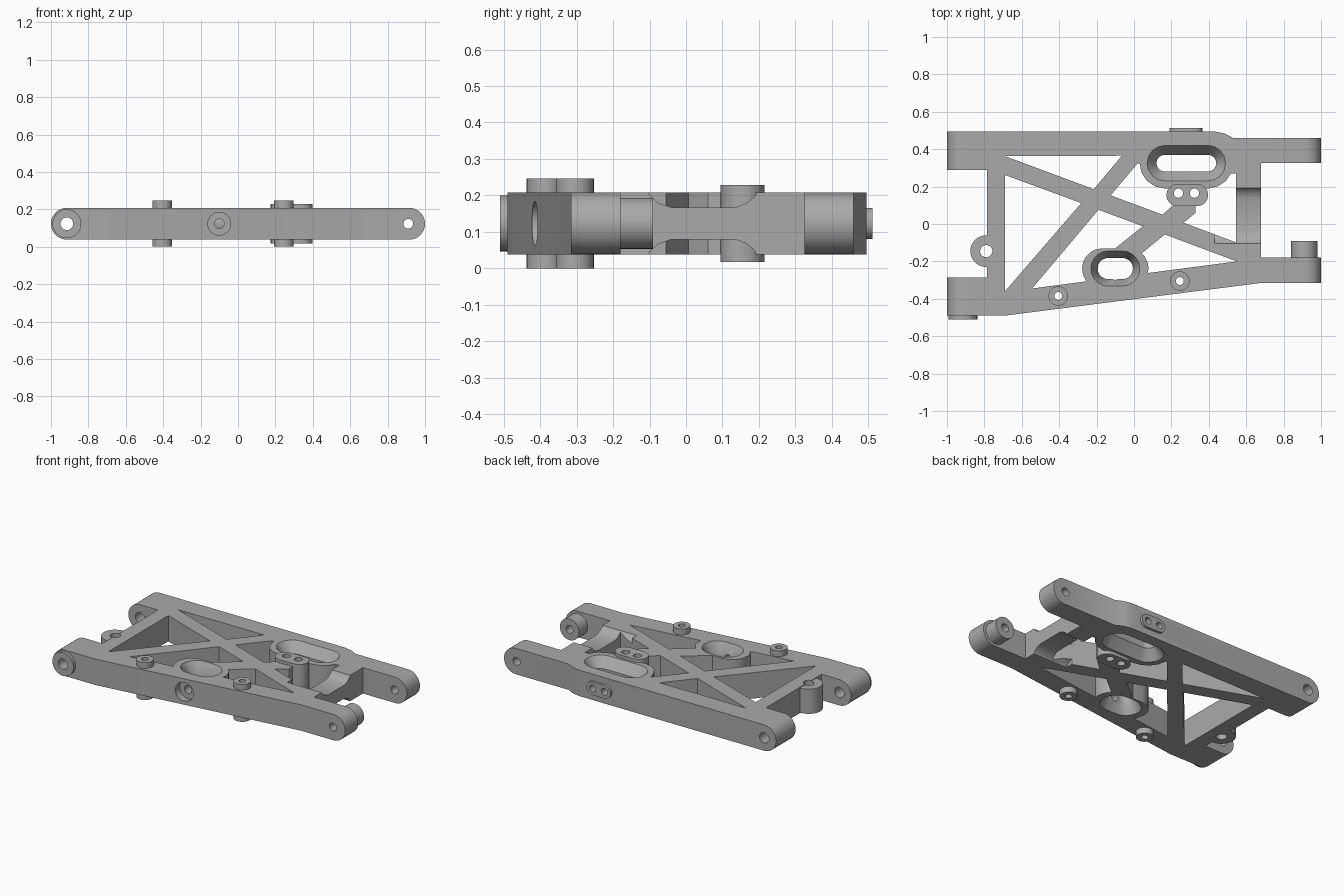
import bpy, bmesh, math

if "Cube" in bpy.data.objects:
    bpy.data.objects.remove(bpy.data.objects["Cube"])

MID = 0.123          # mid height of the arm
R = 0.085            # half thickness

grey = bpy.data.materials.new("grey_plastic")
grey.diffuse_color = (0.40, 0.40, 0.40, 1)
grey.use_nodes = True
grey.node_tree.nodes["Principled BSDF"].inputs["Base Color"].default_value = grey.diffuse_color


def loft(name, rings, axis="z"):
    """Solid through rings of (points, height), along z or y."""
    bm = bmesh.new()
    loops = []
    for pts, h in rings:
        loops.append([bm.verts.new((a, b, h) if axis == "z" else (a, h, b)) for a, b in pts])
    n = len(loops[0])
    for lo, hi in zip(loops, loops[1:]):
        for i in range(n):
            bm.faces.new((lo[i], lo[(i + 1) % n], hi[(i + 1) % n], hi[i]))
    bm.faces.new(loops[0][::-1])
    bm.faces.new(loops[-1])
    bmesh.ops.recalc_face_normals(bm, faces=bm.faces)
    me = bpy.data.meshes.new(name)
    bm.to_mesh(me)
    bm.free()
    ob = bpy.data.objects.new(name, me)
    bpy.context.collection.objects.link(ob)
    return ob


def prism(name, pts, h0, h1, axis="z"):
    return loft(name, [(pts, h0), (pts, h1)], axis)


def stadium(cx, cy, half, r, seg=12):
    """Outline of a slot: half = half distance between arc centres."""
    pts = []
    for side, start in ((1, -90), (-1, 90)):
        for i in range(seg + 1):
            a = math.radians(start + 180 * i / seg)
            pts.append((cx + side * half + r * math.cos(a), cy + r * math.sin(a)))
    return pts


def circle(cx, cy, r, n=32):
    return [(cx + r * math.cos(math.tau * i / n), cy + r * math.sin(math.tau * i / n)) for i in range(n)]


def combine(target, tool, op):
    mod = target.modifiers.new("cut", "BOOLEAN")
    mod.operation, mod.solver, mod.object = op, "EXACT", tool
    bpy.context.view_layer.update()
    dg = bpy.context.evaluated_depsgraph_get()
    me = bpy.data.meshes.new_from_object(target.evaluated_get(dg))
    target.modifiers.clear()
    target.data = me
    bpy.data.objects.remove(tool)


# Plan outline, trimmed by the rounded side profile
outline = [(-1.1, 0.495), (-1.1, 0.29), (-0.785, 0.29), (-0.785, -0.285), (-1.1, -0.285),
           (-1.1, -0.49), (-0.69, -0.49), (0.68, -0.315), (1.1, -0.315), (1.1, -0.18),
           (0.68, -0.18), (0.68, 0.325), (1.1, 0.325), (1.1, 0.46), (0.53, 0.46),
           (0.485, 0.484), (0.43, 0.495)]
arm = prism("suspension_arm", outline, -0.5, 0.8)
combine(arm, prism("profile", stadium(0, MID, 1 - R, R, 20), -1, 1, "y"), "INTERSECT")

# Truss windows, kept clear of the slot surrounds
REAR_SLOT, FRONT_SLOT = (0.28, 0.325), (-0.10, -0.238)
surrounds = [stadium(*REAR_SLOT, 0.115, 0.135, 8), stadium(*FRONT_SLOT, 0.07, 0.108, 10),
             stadium(0.285, 0.155, 0.052, 0.06, 8)]
windows = [
    [(-0.69, 0.262), (-0.69, -0.36), (-0.282, 0.112)],
    [(-0.69, 0.363), (-0.215, 0.186), (-0.065, 0.365)],
    [(-0.545, -0.345), (-0.10, -0.286), (-0.10, -0.13), (0.047, -0.012), (-0.19, 0.076)],
    [(0.015, -0.27), (0.55, -0.20), (0.165, -0.056), (0.015, -0.178)],
    [(-0.125, 0.153), (0.152, 0.050), (0.215, 0.105), (0.215, 0.3), (0.02, 0.325)],
    [(0.265, 0.007), (0.545, -0.098), (0.545, 0.27), (0.33, 0.27), (0.33, 0.06)],
]
for w in windows:
    cutter = prism("window", w, -0.3, 0.6)
    for s in surrounds:
        combine(cutter, prism("surround", s, -0.5, 0.8), "DIFFERENCE")
    combine(arm, cutter, "DIFFERENCE")

# Scooped clearance on the top and bottom of the outer post
for s in (1, -1):
    scoop = [(-0.11, 0.10), (-0.10, 0.078), (-0.075, 0.056), (-0.04, 0.044), (0.135, 0.044),
             (0.165, 0.055), (0.188, 0.073), (0.20, 0.10)]
    bm_pts = [(y, MID + s * z) for y, z in scoop]
    ob = prism("scoop", bm_pts, 0.43, 0.72, "y")
    for v in ob.data.vertices:
        v.co = (v.co.y, v.co.x, v.co.z)
    bm = bmesh.new()
    bm.from_mesh(ob.data)
    bmesh.ops.recalc_face_normals(bm, faces=bm.faces)
    bm.to_mesh(ob.data)
    bm.free()
    combine(arm, ob, "DIFFERENCE")

# Raised bosses, bushings and pads
STUDS = [(-0.405, -0.385), (0.245, -0.305)]
SWAY = (-0.79, -0.145)
for x, y in STUDS:
    combine(arm, prism("stud", circle(x, y, 0.052), 0, 0.246), "UNION")
combine(arm, prism("sway_mount", circle(*SWAY, 0.085), 0.042, 0.204), "UNION")
combine(arm, prism("shock_mount", surrounds[2], 0.017, 0.229), "UNION")
combine(arm, prism("pivot_washer", circle(-0.915, MID, 0.077), -0.51, -0.47, "y"), "UNION")
combine(arm, prism("bushing", circle(0.91, MID, 0.07), -0.2, -0.09, "y"), "UNION")
combine(arm, prism("rear_pad", stadium(0.278, MID, 0.045, 0.043), 0.47, 0.512, "y"), "UNION")

# Countersunk slots, flared on both faces
for (cx, cy), half, r, flare, seg in ((REAR_SLOT, 0.115, 0.045, 0.05, 8), (FRONT_SLOT, 0.037, 0.057, 0.037, 10)):
    big, small = stadium(cx, cy, half, r + flare, seg), stadium(cx, cy, half, r, seg)
    combine(arm, loft("slot", [(big, -0.1), (big, MID - R), (small, MID - 0.02), (small, MID + 0.02),
                               (big, MID + R), (big, 0.4)]), "DIFFERENCE")

# Vertical screw holes
for x, y, r in [(*p, 0.021) for p in STUDS] + [(*SWAY, 0.033), (0.238, 0.165, 0.025), (0.323, 0.165, 0.025)]:
    combine(arm, prism("hole", circle(x, y, r, 20), -0.2, 0.5), "DIFFERENCE")

# Hinge pin holes, rear pad holes, and the counterbore in the front rail
for x, r, y0, y1 in ((-0.915, 0.034, -0.7, 0.7), (0.91, 0.026, -0.7, 0.7), (0.235, 0.022, 0.45, 0.6),
                     (0.321, 0.022, 0.45, 0.6), (-0.1, 0.061, -0.6, -0.375), (-0.1, 0.026, -0.6, -0.27)):
    combine(arm, prism("hole", circle(x, MID, r, 24), y0, y1, "y"), "DIFFERENCE")

# Finish
arm.data.materials.clear()
arm.data.materials.append(grey)
for p in arm.data.polygons:
    p.material_index = 0
bpy.context.view_layer.objects.active = arm
arm.select_set(True)
bpy.ops.object.shade_smooth_by_angle(angle=math.radians(30))
